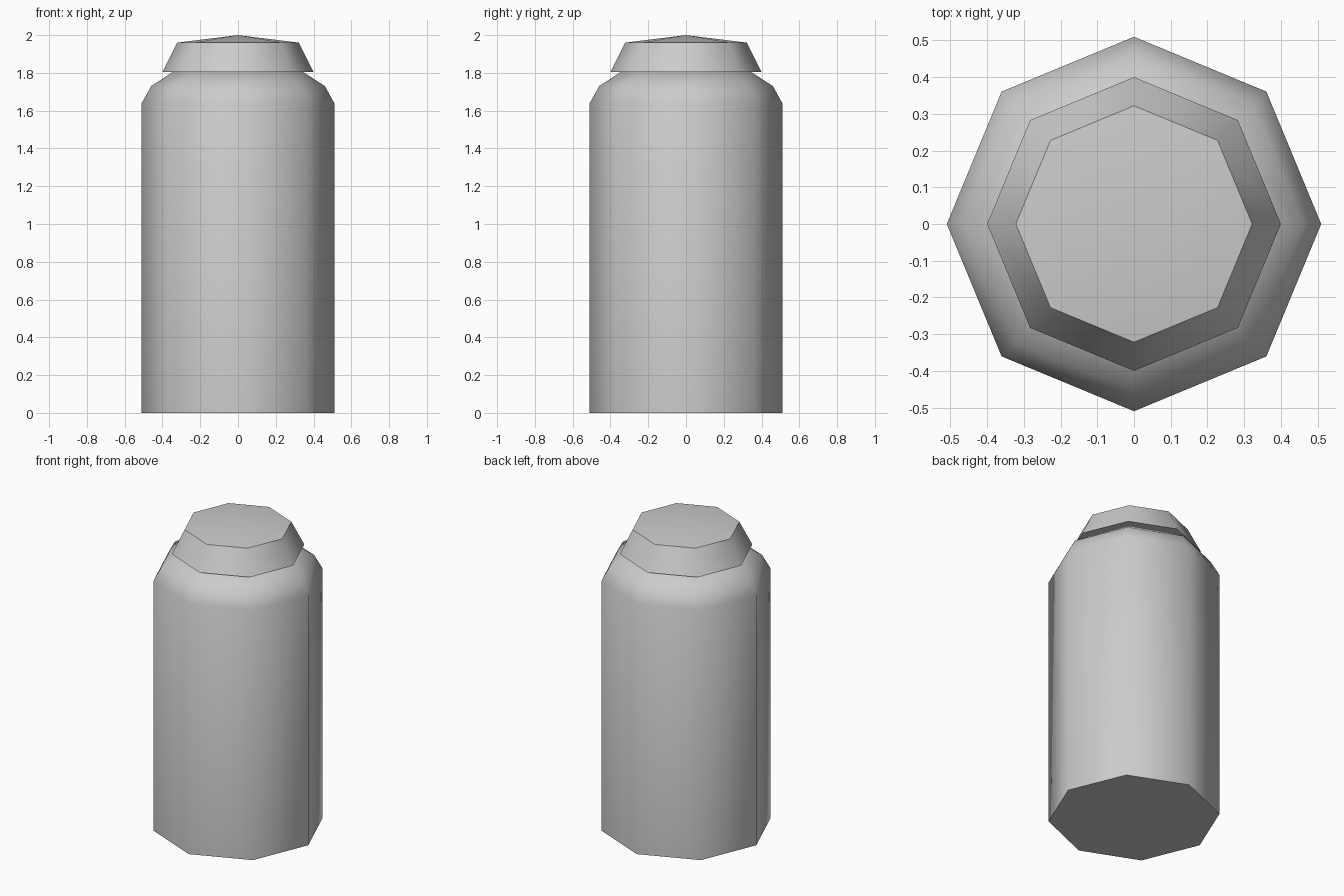
import bpy
import bmesh
from math import cos, sin, pi, radians

cube = bpy.data.objects.get("Cube")
if cube:
    bpy.data.objects.remove(cube, do_unlink=True)

SIDES = 8

grey = bpy.data.materials.new("plain grey")
grey.use_nodes = True
colour = (0.6, 0.6, 0.6, 1)
grey.diffuse_color = colour
grey.node_tree.nodes["Principled BSDF"].inputs["Base Color"].default_value = colour


def lathe(name, profile, tip=None):
    """Stack eight-sided rings; close the bottom flat and the top flat or to a tip."""
    bm = bmesh.new()
    rings = [[bm.verts.new((r * cos(2 * pi * i / SIDES), r * sin(2 * pi * i / SIDES), z))
              for i in range(SIDES)] for r, z in profile]
    for low, high in zip(rings, rings[1:]):
        for i in range(SIDES):
            j = (i + 1) % SIDES
            bm.faces.new((low[i], low[j], high[j], high[i]))
    bm.faces.new(rings[0][::-1])
    if tip is None:
        bm.faces.new(rings[-1])
    else:
        peak = bm.verts.new((0, 0, tip))
        for i in range(SIDES):
            bm.faces.new((rings[-1][i], rings[-1][(i + 1) % SIDES], peak))
    mesh = bpy.data.meshes.new(name)
    bm.to_mesh(mesh)
    bm.free()
    mesh.materials.append(grey)
    obj = bpy.data.objects.new(name, mesh)
    bpy.context.collection.objects.link(obj)
    bpy.ops.object.select_all(action='DESELECT')
    obj.select_set(True)
    bpy.context.view_layer.objects.active = obj
    bpy.ops.object.shade_smooth_by_angle(angle=radians(50))
    return obj


# Body with a rounded shoulder
lathe("body", [(0.51, 0), (0.51, 1.64), (0.46, 1.73), (0.345, 1.805)])

# Tapered cap with a shallow pointed top
lathe("cap", [(0.40, 1.805), (0.322, 1.96)], tip=2.0)
